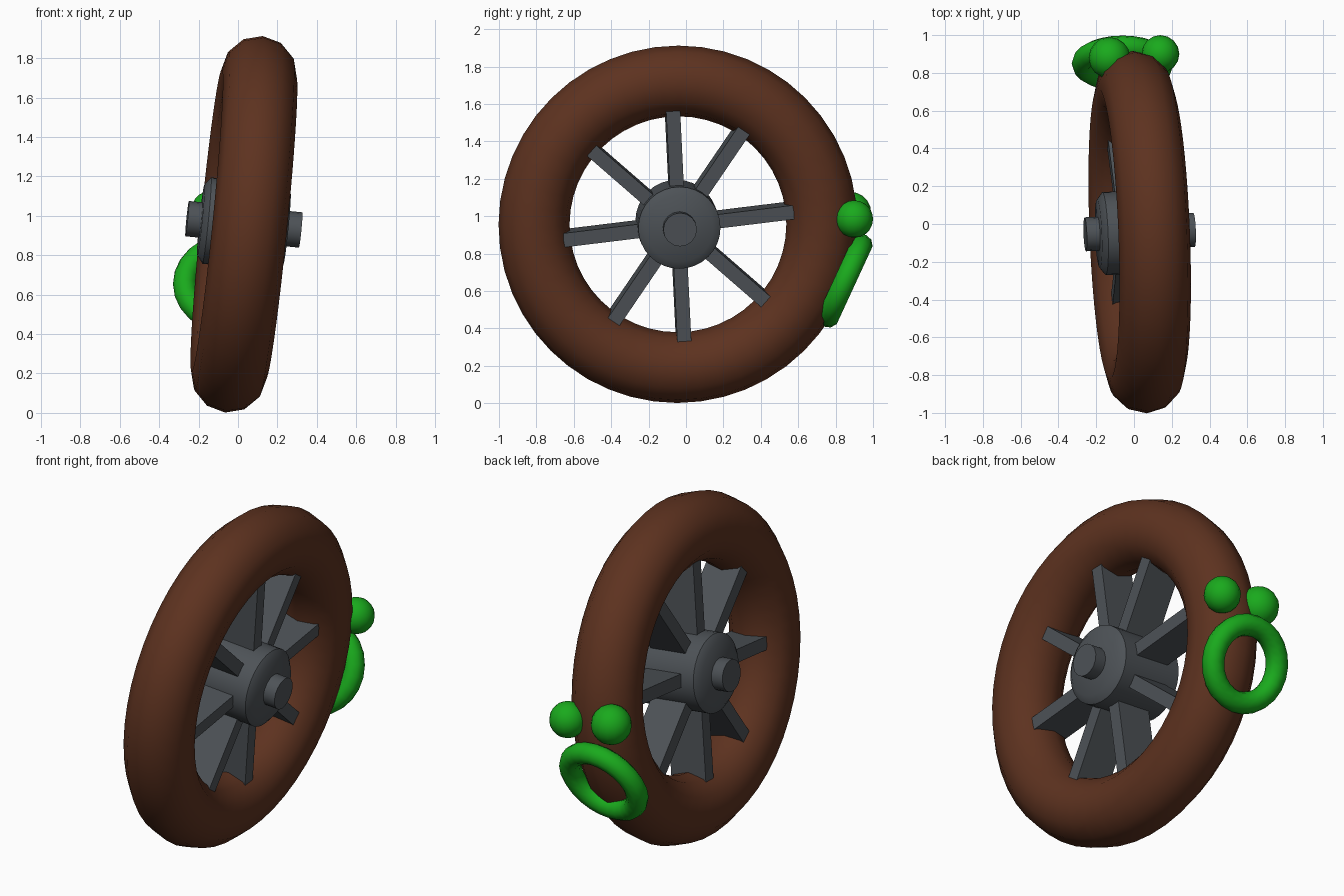
import bpy, bmesh, math
from mathutils import Matrix, Vector

if "Cube" in bpy.data.objects:
    bpy.data.objects.remove(bpy.data.objects["Cube"])

# Leaning wheel frame: local x is the axle, local z points up the wheel
v = Vector((-0.04, 1, 0)).normalized()
n = v.cross(Vector((0.1, 0, 1))).normalized()
u = n.cross(v)
FRAME = Matrix.Translation((0.03, -0.043, 0.957)) @ Matrix((n, v, u)).transposed().to_4x4()


def material(name, rgb):
    m = bpy.data.materials.new(name)
    m.diffuse_color = (*rgb, 1)
    m.use_nodes = True
    m.node_tree.nodes["Principled BSDF"].inputs["Base Color"].default_value = m.diffuse_color
    return m


BROWN = material("brown", (0.11, 0.032, 0.014))
SLATE = material("slate", (0.075, 0.085, 0.095))
GREEN = material("green", (0.01, 0.4, 0.012))


def finish(name, mat, matrix=None, smooth=True):
    ob = bpy.context.object
    ob.name = name
    ob.data.materials.append(mat)
    if smooth:
        bpy.ops.object.shade_smooth_by_angle(angle=math.radians(40))
    if matrix is not None:
        ob.matrix_world = matrix
    return ob


def lathe(name, profile, sides, mat):
    """Revolve (axial position, radius) points around local x."""
    bm = bmesh.new()
    rings = []
    for s, r in profile:
        rings.append([bm.verts.new((s, r * math.cos(2 * math.pi * i / sides),
                                    r * math.sin(2 * math.pi * i / sides)))
                      for i in range(sides)])
    for a, b in zip(rings, rings[1:]):
        for i in range(sides):
            j = (i + 1) % sides
            bm.faces.new((a[i], a[j], b[j], b[i]))
    bm.faces.new(rings[0])
    bm.faces.new(rings[-1])
    bmesh.ops.recalc_face_normals(bm, faces=bm.faces)
    me = bpy.data.meshes.new(name)
    bm.to_mesh(me)
    bm.free()
    ob = bpy.data.objects.new(name, me)
    bpy.context.collection.objects.link(ob)
    bpy.ops.object.select_all(action='DESELECT')
    bpy.context.view_layer.objects.active = ob
    ob.select_set(True)
    return finish(name, mat, FRAME)


# Rim
bpy.ops.mesh.primitive_torus_add(major_radius=0.77, minor_radius=0.19,
                                 major_segments=48, minor_segments=12)
finish("rim", BROWN, FRAME @ Matrix.Rotation(math.pi / 2, 4, 'Y'))

# Hub with bevelled ends, and the axle through it
lathe("hub", [(-0.22, 0.18), (-0.19, 0.22), (0.19, 0.22), (0.22, 0.18)], 32, SLATE)
lathe("axle", [(-0.29, 0.09), (0.29, 0.09)], 16, SLATE)

# Four deep bars through the hub make eight spokes
for i, angle in enumerate((93, 56, 7, -41)):
    bpy.ops.mesh.primitive_cube_add(size=1)
    finish(f"spoke_bar_{i + 1}", SLATE,
           FRAME @ Matrix.Rotation(math.radians(angle), 4, 'X')
           @ Matrix.Diagonal((0.22, 1.26, 0.075, 1)), smooth=False)

# Green ring on the back of the rim
bpy.ops.mesh.primitive_torus_add(major_radius=0.21, minor_radius=0.06,
                                 major_segments=24, minor_segments=10)
tilt = Vector((0, 0.91, -0.42)).to_track_quat('Z', 'X').to_matrix().to_4x4()
finish("green_ring", GREEN, Matrix.Translation((-0.06, 0.85, 0.655)) @ tilt)

# Two green balls above the ring
for name, loc, r in (("green_ball_right", (0.14, 0.9, 0.985), 0.1),
                     ("green_ball_left", (-0.13, 0.88, 1.02), 0.11)):
    bpy.ops.mesh.primitive_uv_sphere_add(segments=16, ring_count=10, radius=r, location=loc)
    finish(name, GREEN)
